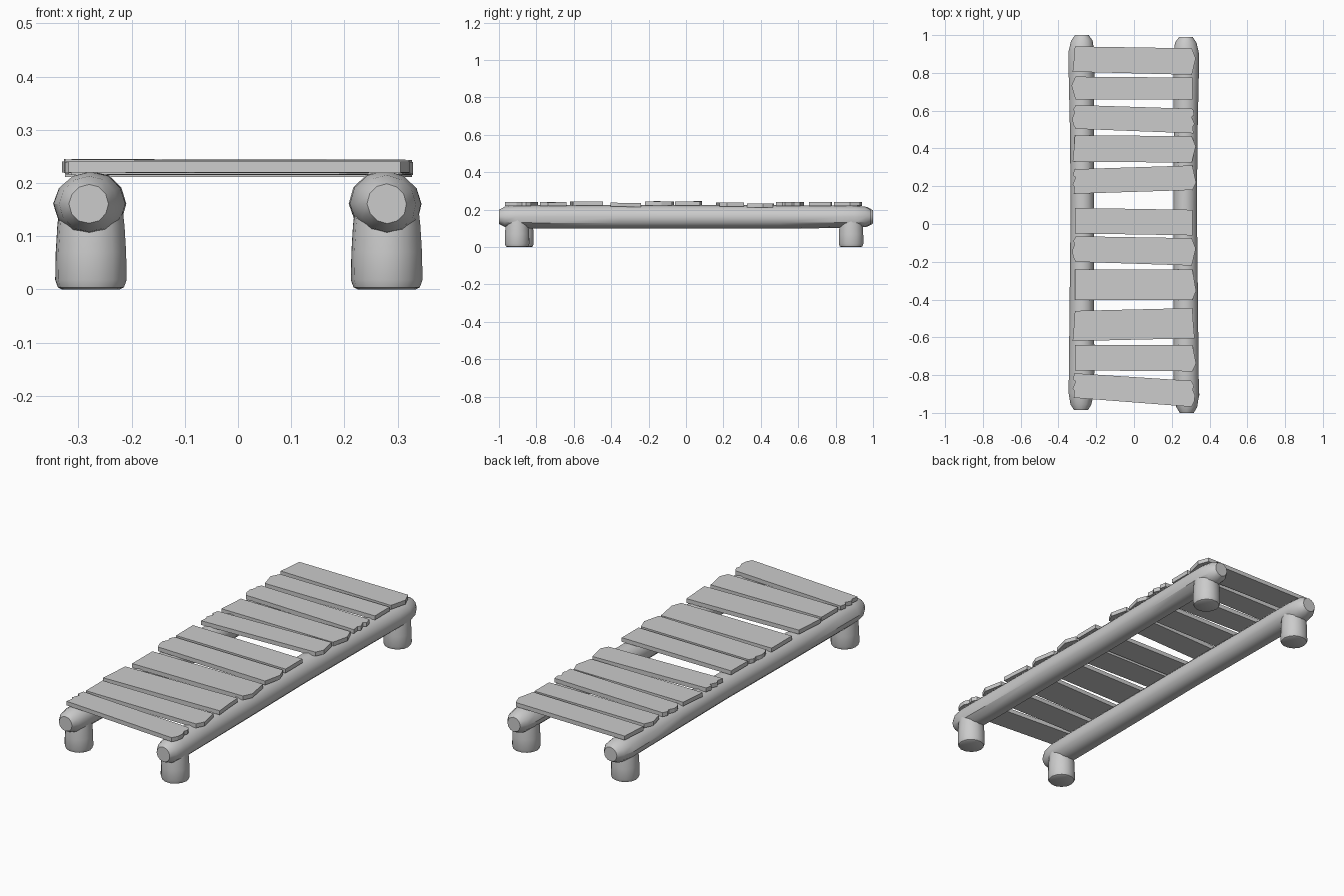
import bpy, bmesh, random
from math import cos, sin, tau, radians

if "Cube" in bpy.data.objects:
    bpy.data.objects.remove(bpy.data.objects["Cube"])

random.seed(4)


def finish(name, bm, smooth=None):
    bmesh.ops.recalc_face_normals(bm, faces=bm.faces)
    me = bpy.data.meshes.new(name)
    bm.to_mesh(me)
    bm.free()
    ob = bpy.data.objects.new(name, me)
    bpy.context.collection.objects.link(ob)
    if smooth:
        bpy.ops.object.select_all(action='DESELECT')
        ob.select_set(True)
        bpy.context.view_layer.objects.active = ob
        bpy.ops.object.shade_smooth_by_angle(angle=radians(smooth))
    return ob


def loft(name, rings, axis, sides, wobble, smooth):
    """Skin rings of (centre, radius a, radius b) running along y or z."""
    bm = bmesh.new()
    lumps = [1 + random.uniform(-wobble, wobble) for _ in range(sides)]
    loops = []
    for (cx, cy, cz), ra, rb in rings:
        loop = []
        for i in range(sides):
            u = ra * lumps[i] * cos(tau * i / sides)
            v = rb * lumps[i] * sin(tau * i / sides)
            p = (cx + u, cy, cz + v) if axis == 'y' else (cx + u, cy + v, cz)
            loop.append(bm.verts.new(p))
        loops.append(loop)
    for a, b in zip(loops, loops[1:]):
        for i in range(sides):
            j = (i + 1) % sides
            bm.faces.new((a[i], a[j], b[j], b[i]))
    bm.faces.new(loops[0])
    bm.faces.new(loops[-1])
    return finish(name, bm, smooth)


# Side logs: slightly bowed, swollen near the blunt chipped ends
for label, s, y0, y1 in (("left", -1, -0.985, 1.0), ("right", 1, -1.0, 0.99)):
    rings = []
    for y, x, ra, rb in ((y0, .28, .037, .037), (y0 + .03, .28, .055, .053),
                         (y0 + .09, .278, .067, .061), (-.75, .276, .067, .062),
                         (-.35, .275, .064, .062), (.1, .272, .062, .061),
                         (.5, .275, .063, .061), (.82, .277, .068, .060),
                         (y1 - .09, .278, .068, .059), (y1 - .03, .275, .057, .053),
                         (y1, .275, .036, .036)):
        rings.append(((s * x, y, .161), ra, rb))
    loft(label + "_log", rings, 'y', 12, .025, 35)

# Stub legs with rounded feet
for name, x, y in (("front_left_leg", -.277, -.88), ("front_right_leg", .279, -.903),
                   ("back_left_leg", -.277, .883), ("back_right_leg", .279, .883)):
    rings = [((x, y, z), r, r) for z, r in
             ((0, .054), (.004, .062), (.018, .067), (.07, .066), (.12, .063), (.165, .058))]
    loft(name, rings, 'z', 14, .015, 40)

# Broken end shapes: (fraction across the board from far to near edge, overhang)
ENDS = {
    'flat': ((0, .0), (1, .0)),
    'slant': ((0, .0), (.5, .005), (1, .012)),
    'point': ((0, -.003), (.38, .018), (1, -.003)),
    'low': ((0, .0), (.7, .02), (1, .0)),
    'jag': ((0, -.005), (.18, .008), (.34, .002), (.55, .014), (.8, .010), (1, -.004)),
    'rag': ((0, .003), (.25, .010), (.33, -.004), (.62, .012), (.72, .002), (1, .006)),
}

# Boards: left far y, left near y, right far y, right near y, left end, right end, base z
BOARDS = (
    (.94, .806, .93, .79, 'slant', 'point', .220),
    (.78, .658, .775, .658, 'point', 'flat', .219),
    (.63, .504, .61, .48, 'jag', 'rag', .219),
    (.47, .33, .465, .325, 'slant', 'point', .212),
    (.29, .16, .31, .18, 'rag', 'low', .217),
    (.085, -.05, .075, -.06, 'flat', 'flat', .223),
    (-.065, -.20, -.075, -.22, 'jag', 'point', .223),
    (-.24, -.403, -.24, -.403, 'flat', 'low', .216),
    (-.46, -.62, -.445, -.605, 'slant', 'slant', .222),
    (-.64, -.775, -.64, -.78, 'flat', 'low', .219),
    (-.79, -.92, -.83, -.968, 'rag', 'jag', .219),
)
for n, (la, lb, ra, rb, lend, rend, z) in enumerate(BOARDS, 1):
    outline = [(-.313 - o, la + (lb - la) * f) for f, o in ENDS[lend]]
    outline += [(.309 + o, ra + (rb - ra) * f) for f, o in reversed(ENDS[rend])]
    bm = bmesh.new()
    face = bm.faces.new([bm.verts.new((x, y, z + random.uniform(-.001, .001)))
                         for x, y in outline])
    top = bmesh.ops.extrude_face_region(bm, geom=[face])
    verts = [v for v in top['geom'] if isinstance(v, bmesh.types.BMVert)]
    bmesh.ops.translate(bm, verts=verts, vec=(0, 0, .021))
    finish(f"deck_board_{n:02d}", bm)
